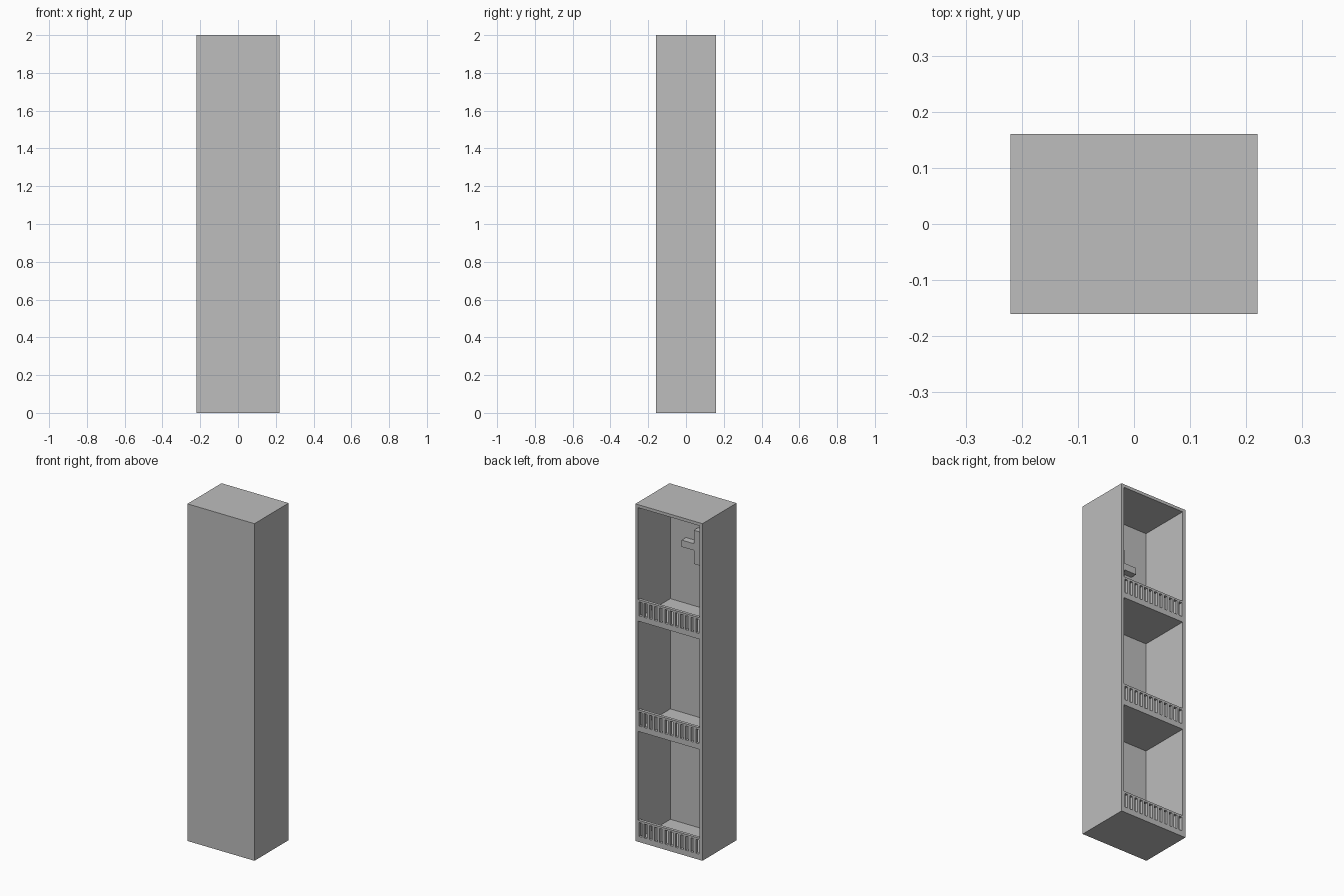
import bpy
import bmesh
from mathutils import Matrix, Vector

cube = bpy.data.objects.get("Cube")
if cube:
    bpy.data.objects.remove(cube, do_unlink=True)

grey = bpy.data.materials.new("neutral_grey")
grey.use_nodes = True
grey.diffuse_color = (0.51, 0.51, 0.51, 1)
grey.node_tree.nodes["Principled BSDF"].inputs["Base Color"].default_value = grey.diffuse_color


def boxes(name, spans):
    """One object from (low corner, high corner) boxes."""
    bm = bmesh.new()
    for low, high in spans:
        low, high = Vector(low), Vector(high)
        place = Matrix.Translation((low + high) / 2) @ Matrix.Diagonal((*(high - low), 1))
        bmesh.ops.create_cube(bm, size=1, matrix=place)
    mesh = bpy.data.meshes.new(name)
    bm.to_mesh(mesh)
    bm.free()
    mesh.materials.append(grey)
    obj = bpy.data.objects.new(name, mesh)
    bpy.context.collection.objects.link(obj)
    return obj


W, D, H = 0.22, 0.16, 2.0      # half width, half depth, height
T = 0.018                      # board thickness
IN = W - T                     # inner half width
FRONT = -D + T                 # inner face of the front panel

# Closed front, sides and top; the back stays open
boxes("front_panel", [((-W, -D, 0), (W, FRONT, H))])
boxes("right_side_panel", [((-W, FRONT, 0), (-IN, D, H))])
boxes("left_side_panel", [((IN, FRONT, 0), (W, D, H))])
boxes("top_panel", [((-IN, FRONT, H - T), (IN, D, H))])

# Shelves, each with a slotted rail along the open back
SLOTS, PITCH, SLOT_W = 12, 0.034, 0.019
RAIL_H, SLOT_LOW, SLOT_HIGH = 0.11, 0.015, 0.098
slot_edges = [-IN]
for i in range(SLOTS):
    centre = (i - (SLOTS - 1) / 2) * PITCH
    slot_edges += [centre - SLOT_W / 2, centre + SLOT_W / 2]
slot_edges.append(IN)

for name, base in (("bottom", 0), ("middle", 0.655), ("upper", 1.309)):
    top = base + T
    boxes(name + "_shelf", [((-IN, FRONT, base), (IN, D, top))])
    rail = [((-IN, D - T, top), (IN, D, top + SLOT_LOW)),
            ((-IN, D - T, top + SLOT_HIGH), (IN, D, top + RAIL_H))]
    for a, b in zip(slot_edges[::2], slot_edges[1::2]):
        rail.append(((a, D - T, top + SLOT_LOW), (b, D, top + SLOT_HIGH)))
    boxes(name + "_slotted_rail", rail)

# Plus-shaped block on the inside of the front panel
Z, ARM, HALF = 1.697, 0.1, 0.02
depth = FRONT + 2 * HALF
boxes("plus_block", [
    ((-HALF, FRONT, Z - ARM), (HALF, depth, Z + ARM)),
    ((-ARM, FRONT, Z - HALF), (-HALF, depth, Z + HALF)),
    ((HALF, FRONT, Z - HALF), (ARM, depth, Z + HALF)),
])
